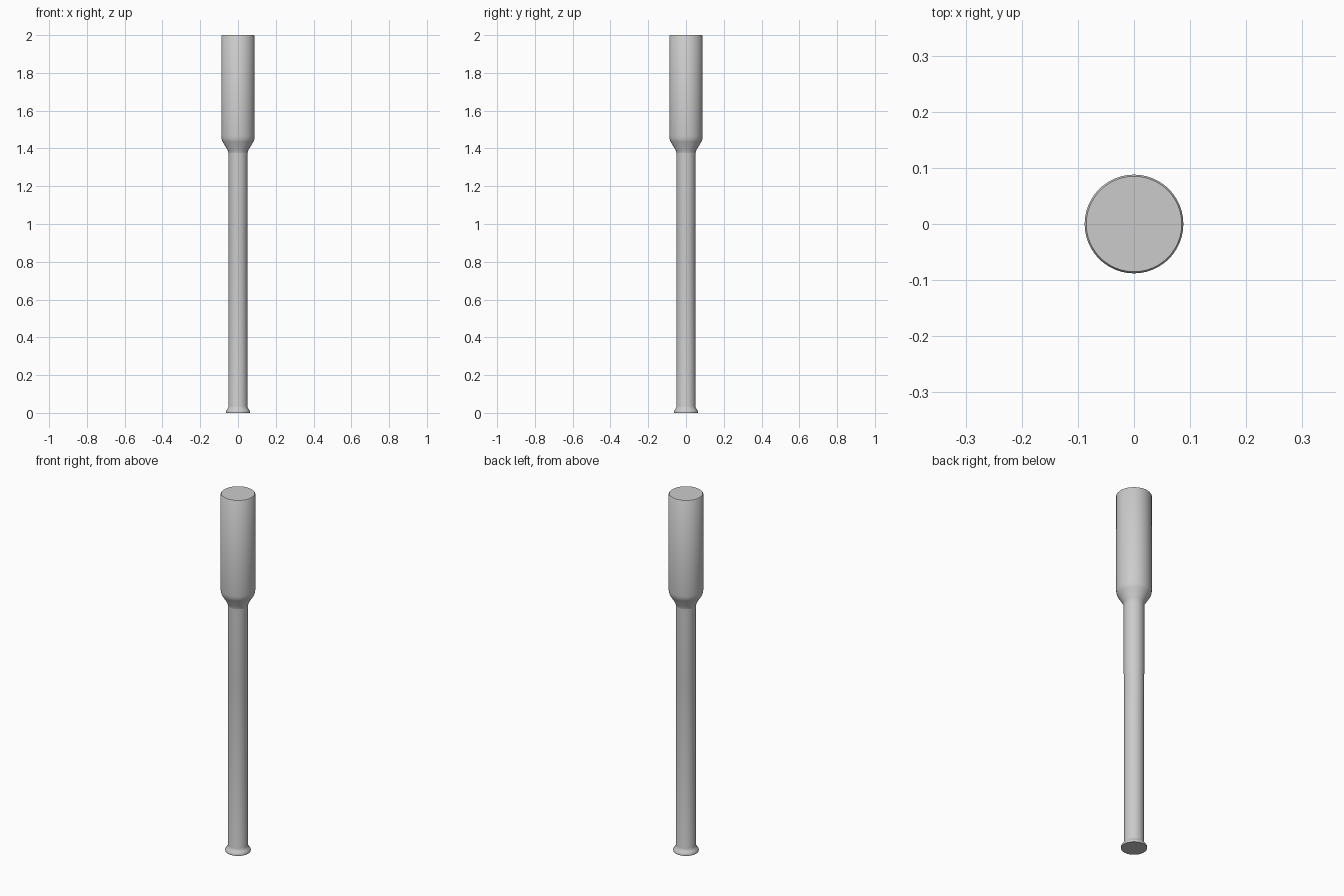
import bpy, bmesh
from math import tau, radians
from mathutils import Matrix

if "Cube" in bpy.data.objects:
    bpy.data.objects.remove(bpy.data.objects["Cube"])


def lathe(name, profile, steps=48):
    """Spin an (r, z) profile around the z axis; points at r = 0 close the end."""
    bm = bmesh.new()
    verts = [bm.verts.new((r, 0, z)) for r, z in profile]
    edges = [bm.edges.new(p) for p in zip(verts, verts[1:])]
    bmesh.ops.spin(bm, geom=verts + edges, cent=(0, 0, 0), axis=(0, 0, 1),
                   angle=tau, steps=steps)
    bmesh.ops.remove_doubles(bm, verts=bm.verts, dist=1e-5)
    bmesh.ops.recalc_face_normals(bm, faces=bm.faces)
    # open shells: make sure the normals point outwards
    side = max(bm.faces, key=lambda f: f.calc_area())
    c = side.calc_center_median()
    if side.normal.x * c.x + side.normal.y * c.y < 0:
        bmesh.ops.reverse_faces(bm, faces=bm.faces)
    mesh = bpy.data.meshes.new(name)
    bm.to_mesh(mesh)
    bm.free()
    ob = bpy.data.objects.new(name, mesh)
    bpy.context.collection.objects.link(ob)
    bpy.ops.object.select_all(action='DESELECT')
    ob.select_set(True)
    bpy.context.view_layer.objects.active = ob
    bpy.ops.object.shade_smooth_by_angle(angle=radians(50))
    return ob


# long shaft with flared, flat-bottomed foot
lathe("shaft", [(0, 0), (0.064, 0), (0.065, 0.008), (0.06, 0.016),
                (0.053, 0.024), (0.05, 0.035), (0.05, 0.98),
                (0.051, 1.0), (0.051, 1.36), (0.051, 1.375)])

# thick head with sloped shoulder and flat top
lathe("head", [(0.051, 1.375), (0.054, 1.39), (0.082, 1.436), (0.087, 1.45),
               (0.088, 1.465), (0.088, 1.996), (0.085, 2.0), (0, 2.0)])
